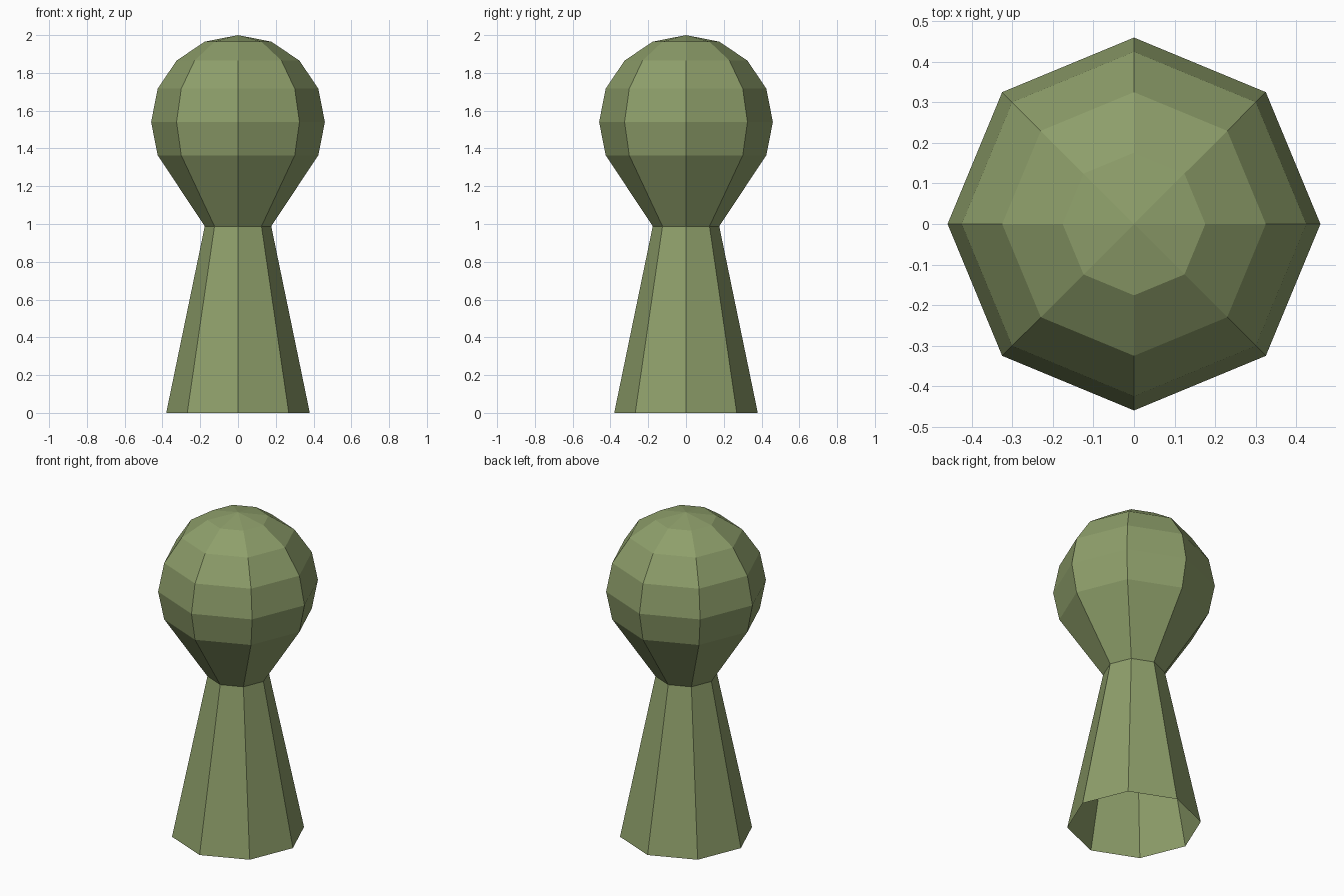
import bpy, bmesh, math

if "Cube" in bpy.data.objects:
    bpy.data.objects.remove(bpy.data.objects["Cube"])

SIDES = 8

green = bpy.data.materials.new("moss_green")
green.diffuse_color = (0.27, 0.345, 0.145, 1)
green.use_nodes = True
green.node_tree.nodes["Principled BSDF"].inputs["Base Color"].default_value = green.diffuse_color


def lathe(name, profile):
    """Flat-faced solid of revolution; a radius of 0 closes to a point."""
    bm = bmesh.new()
    rings = []
    for r, z in profile:
        n = SIDES if r > 0 else 1
        rings.append([bm.verts.new((r * math.cos(math.tau * i / SIDES),
                                    r * math.sin(math.tau * i / SIDES), z))
                      for i in range(n)])
    for low, high in zip(rings, rings[1:]):
        for i in range(SIDES):
            j = (i + 1) % SIDES
            if len(high) == 1:
                bm.faces.new((low[i], low[j], high[0]))
            else:
                bm.faces.new((low[i], low[j], high[j], high[i]))
    mesh = bpy.data.meshes.new(name)
    bm.to_mesh(mesh)
    bm.free()
    mesh.materials.append(green)
    obj = bpy.data.objects.new(name, mesh)
    bpy.context.collection.objects.link(obj)
    return obj


# Tapered stem, open underneath
lathe("stem", [(0.38, 0), (0.176, 0.988)])

# Rounded head: cone up from the neck, then a ball with 22.5 degree steps
R, CZ = 0.46, 1.54
ball = [(R * math.cos(math.radians(a)), CZ + R * math.sin(math.radians(a)))
        for a in (-22.5, 0, 22.5, 45, 67.5)]
lathe("head", [(0.176, 0.988)] + ball + [(0, CZ + R)])
